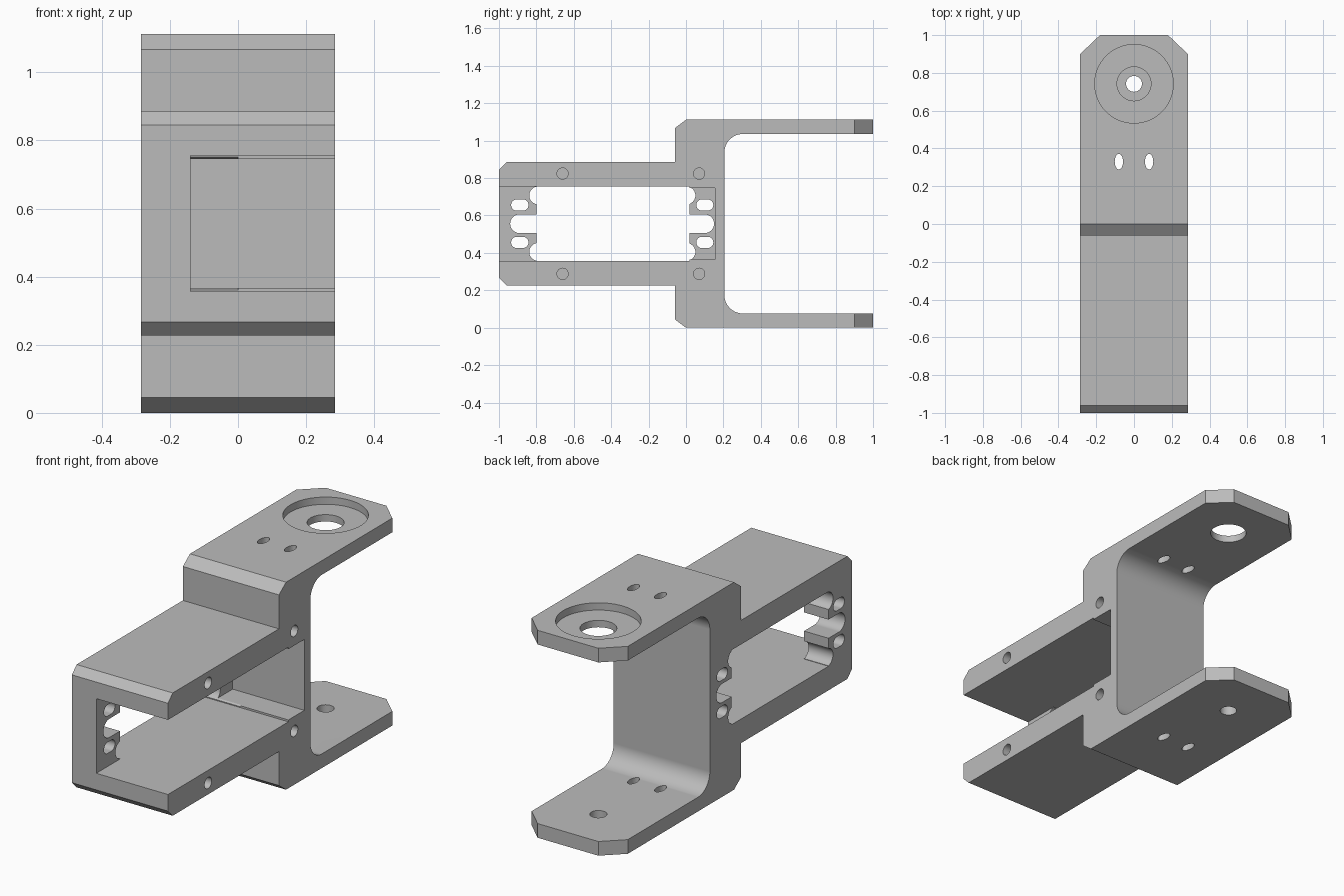
import bpy, bmesh, math

cube = bpy.data.objects.get("Cube")
if cube:
    bpy.data.objects.remove(cube, do_unlink=True)

metal = bpy.data.materials.new("machined grey")
metal.use_nodes = True
grey = (0.5, 0.5, 0.5, 1)
metal.diffuse_color = grey
metal.node_tree.nodes["Principled BSDF"].inputs["Base Color"].default_value = grey

HALF = 0.285      # half width of the bracket
MID = 0.556       # height of the mirror plane
WALL = -0.14      # inner face of the side wall


def prism(name, outline, low, high, axis):
    """Extrude a 2D outline along x (outline in y, z) or z (outline in x, y)."""
    bm = bmesh.new()

    def place(p, d):
        return (d, p[0], p[1]) if axis == "x" else (p[0], p[1], d)
    a = [bm.verts.new(place(p, low)) for p in outline]
    b = [bm.verts.new(place(p, high)) for p in outline]
    bm.faces.new(a)
    bm.faces.new(b)
    for i in range(len(a)):
        j = (i + 1) % len(a)
        bm.faces.new((a[i], a[j], b[j], b[i]))
    bmesh.ops.recalc_face_normals(bm, faces=bm.faces)
    mesh = bpy.data.meshes.new(name)
    bm.to_mesh(mesh)
    bm.free()
    mesh.materials.append(metal)
    obj = bpy.data.objects.new(name, mesh)
    bpy.context.collection.objects.link(obj)
    return obj


def arc(cx, cy, r, start, end, n=10, ry=None):
    angles = [math.radians(start + (end - start) * i / n) for i in range(n + 1)]
    return [(cx + r * math.cos(t), cy + (ry or r) * math.sin(t)) for t in angles]


def circle(cx, cy, r, ry=None, n=40):
    return arc(cx, cy, r, 0, 360, n, ry)[:-1]


def rect(x0, x1, y0, y1):
    return [(x0, y0), (x1, y0), (x1, y1), (x0, y1)]


def slot(x0, x1, cy, r):
    return arc(x1 - r, cy, r, -90, 90, 16) + arc(x0 + r, cy, r, 90, 270, 16)


# Side profile: upper half from the front to the inside of the fork, then mirrored
upper = [(-1, 0.845), (-0.96, 0.885), (-0.06, 0.885), (-0.06, 1.067),
         (0, 1.112), (1, 1.112), (1, 1.036)]
upper += arc(0.305, 0.936, 0.1, 90, 180, 14)
lower = [(y, 2 * MID - z) for y, z in reversed(upper)]
bracket = prism("servo_bracket", upper + lower, -HALF, HALF, "x")

cuts = []


def cut(outline, low, high, axis):
    cuts.append(prism("cutter", outline, low, high, axis))


# Motor pocket, open to the front and to one side, with a slightly narrower end
cut(rect(-1.1, 0.02, MID - 0.2, MID + 0.2), WALL, 0.4, "x")
cut(rect(-0.1, 0.155, MID - 0.19, MID + 0.19), WALL, 0.4, "x")

# Window through the side wall, with relieved corners
cut(rect(-0.8, 0.02, MID - 0.2, MID + 0.2), -0.4, 0, "x")
for side in (-1, 1):
    for y in (-0.79, 0.002):
        cut(circle(y, MID + side * 0.151, 0.048), -0.4, 0, "x")

# Cable notches at both ends of the window
cut(slot(-0.94, -0.7, MID, 0.05), -0.4, 0, "x")
cut(slot(-0.1, 0.15, MID, 0.05), -0.4, 0, "x")

# Mounting slots in the wall and blind screw holes in the open side
for side in (-1, 1):
    for y0, y1 in ((-0.935, -0.842), (0.055, 0.146)):
        cut(slot(y0, y1, MID + side * 0.1, 0.03), -0.4, 0, "x")
    for y in (-0.66, 0.07):
        cut(circle(y, MID + side * 0.268, 0.03), 0, 0.4, "x")

# Fork arms: clipped tips and oval holes
for side in (-1, 1):
    tip = [(side * 0.18, 1), (side * HALF, 0.9), (side * 0.4, 0.79),
           (side * 0.4, 1.1), (side * 0.075, 1.1)]
    cut(tip, -0.1, 1.3, "z")
    for low, high in ((-0.1, 0.2), (0.9, 1.3)):
        cut(circle(side * 0.08, 0.33, 0.022, 0.041), low, high, "z")

# Horn recess with its hole above, pivot hole below
cut(circle(0, 0.742, 0.208, n=64), 1.073, 1.3, "z")
cut(circle(0, 0.742, 0.09), 0.9, 1.3, "z")
cut(circle(0, 0.742, 0.042), -0.1, 0.2, "z")

# Apply the cuts
bpy.ops.object.select_all(action="DESELECT")
bpy.context.view_layer.objects.active = bracket
bracket.select_set(True)
for cutter in cuts:
    mod = bracket.modifiers.new("cut", "BOOLEAN")
    mod.operation = "DIFFERENCE"
    mod.solver = "EXACT"
    mod.object = cutter
    bpy.ops.object.modifier_apply(modifier=mod.name)
    bpy.data.objects.remove(cutter, do_unlink=True)

# Smooth the round surfaces only
bpy.ops.object.shade_smooth_by_angle(angle=math.radians(25))
weighted = bracket.modifiers.new("flat faces", "WEIGHTED_NORMAL")
weighted.keep_sharp = True
